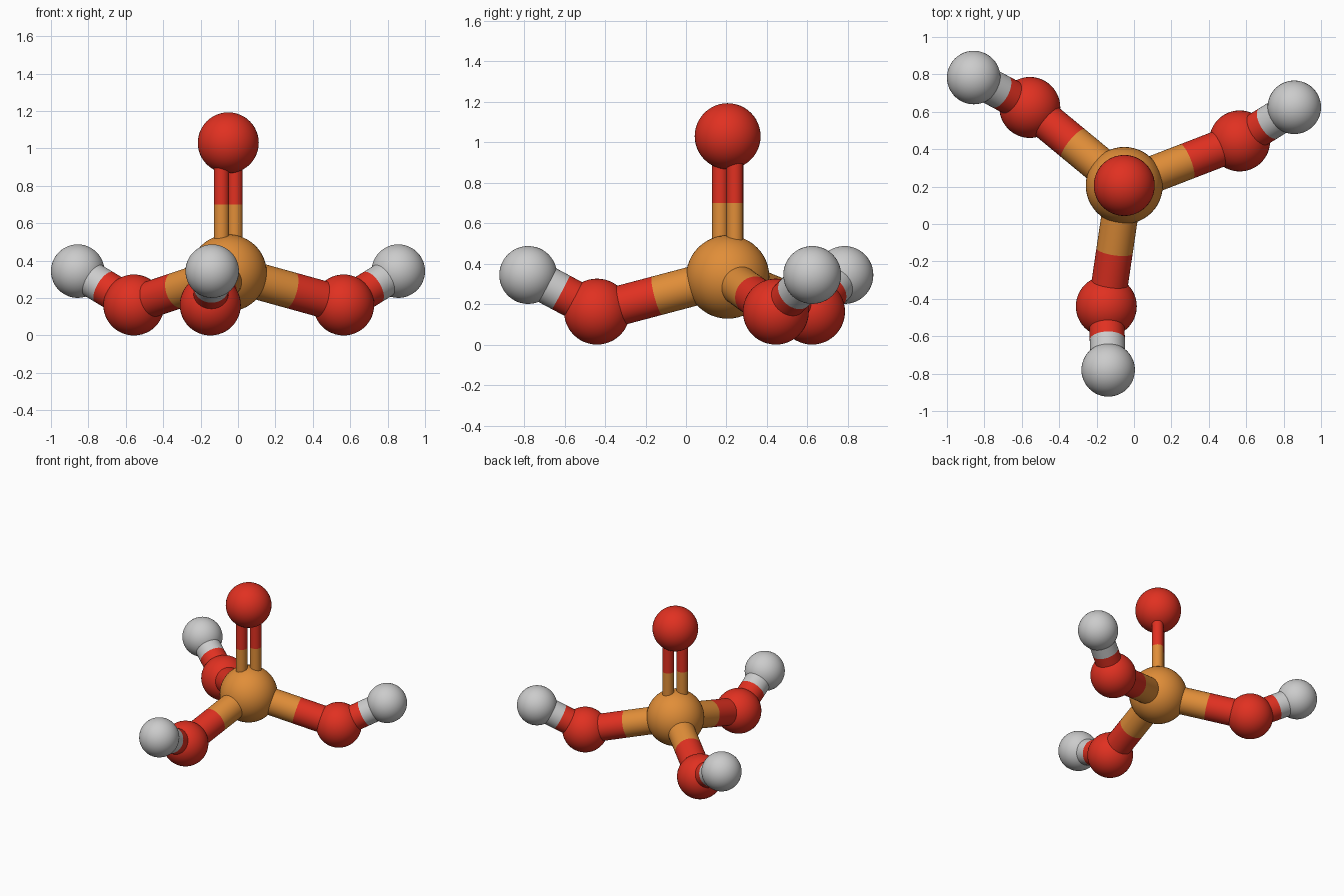
import bpy
from mathutils import Vector

if "Cube" in bpy.data.objects:
    bpy.data.objects.remove(bpy.data.objects["Cube"])


def material(name, color):
    m = bpy.data.materials.new(name)
    m.diffuse_color = (*color, 1)
    m.use_nodes = True
    m.node_tree.nodes["Principled BSDF"].inputs["Base Color"].default_value = m.diffuse_color
    return m


ORANGE = material("orange", (0.75, 0.27, 0.04))
RED = material("red", (0.75, 0.03, 0.015))
GREY = None


def finish(name, mat):
    ob = bpy.context.object
    ob.name = name
    if mat:
        ob.data.materials.append(mat)
    bpy.ops.object.shade_smooth_by_angle()


def ball(name, center, radius, mat):
    bpy.ops.mesh.primitive_uv_sphere_add(segments=48, ring_count=24, radius=radius, location=center)
    finish(name, mat)


def rod(name, a, b, radius, mat):
    d = b - a
    bpy.ops.mesh.primitive_cylinder_add(vertices=40, radius=radius, depth=d.length, location=(a + b) / 2)
    bpy.context.object.rotation_euler = d.to_track_quat('Z', 'Y').to_euler()
    finish(name, mat)


def bond(name, a, b, radius, mat_a, mat_b, split):
    # two-coloured stick between two atom centres
    mid = a.lerp(b, split)
    rod(name + "_inner", a, mid, radius, mat_a)
    rod(name + "_outer", mid, b, radius, mat_b)


# central atom and the top atom on its double stick
center = Vector((-0.052, 0.206, 0.334))
top = Vector((-0.052, 0.206, 1.03))
ball("central_atom", center, 0.206, ORANGE)
ball("top_atom", top, 0.163, RED)
for i, s in enumerate((-1, 1)):
    off = Vector((0.036 * s, 0.036 * s, 0))
    bond(f"double_bond_{i + 1}", center + off, top + off, 0.041, ORANGE, RED, 0.525)

# three arms, each a red atom with a grey end atom
arms = [
    ((-0.557, 0.623), (-0.857, 0.783)),
    ((0.565, 0.444), (0.857, 0.624)),
    ((-0.148, -0.44), (-0.138, -0.78)),
]
for i, (o, h) in enumerate(arms, 1):
    red = Vector((*o, 0.163))
    end = Vector((*h, 0.344))
    ball(f"arm_atom_{i}", red, 0.163, RED)
    ball(f"end_atom_{i}", end, 0.143, GREY)
    bond(f"arm_bond_{i}", center, red, 0.098, ORANGE, RED, 0.54)
    bond(f"end_bond_{i}", red, end, 0.094, RED, GREY, 0.525)
